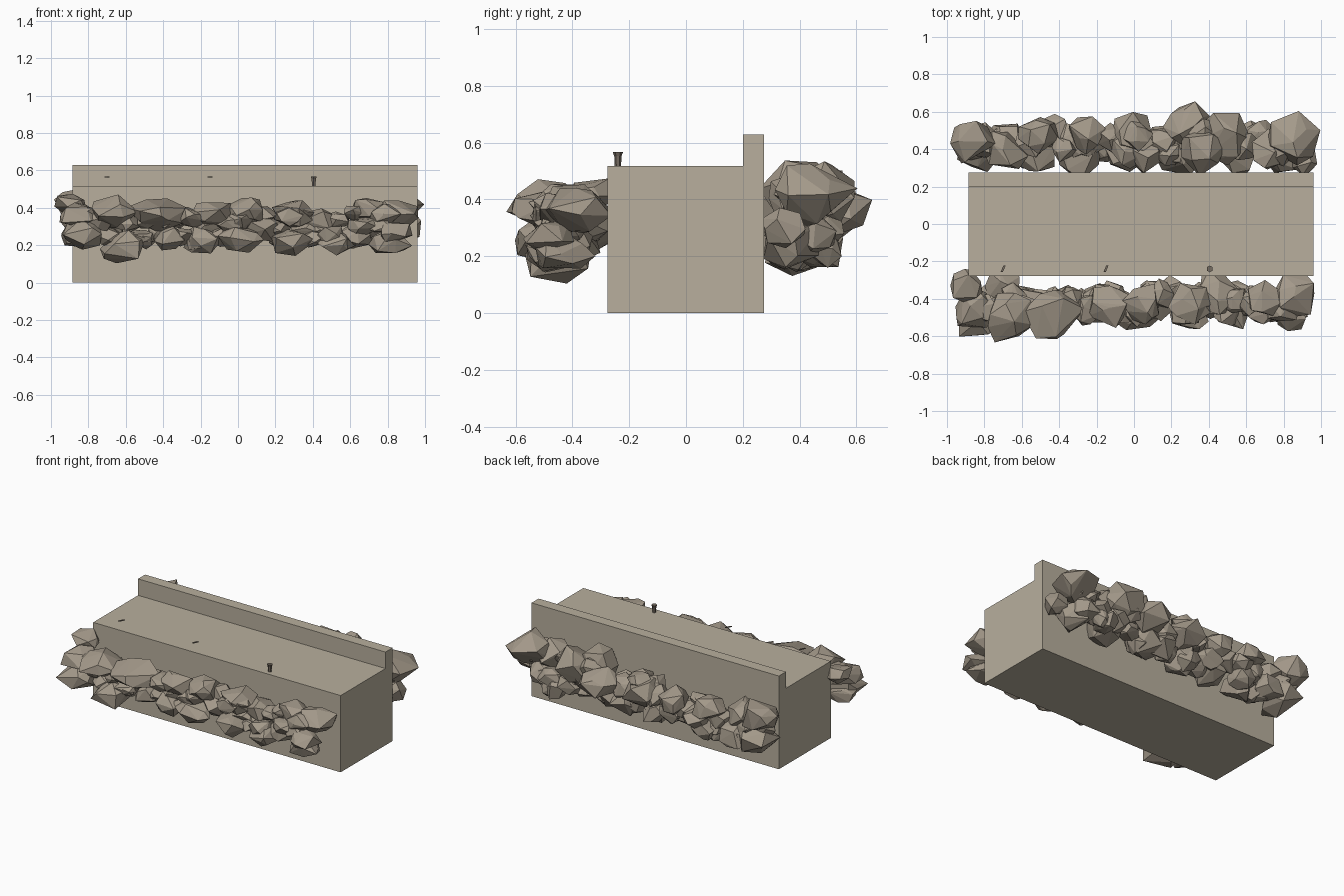
import bpy, bmesh, math, random
from mathutils import Vector, Euler

random.seed(11)
if "Cube" in bpy.data.objects:
    bpy.data.objects.remove(bpy.data.objects["Cube"])


def material(name, rgb):
    m = bpy.data.materials.new(name)
    m.use_nodes = True
    m.diffuse_color = (*rgb, 1)
    m.node_tree.nodes["Principled BSDF"].inputs["Base Color"].default_value = (*rgb, 1)
    return m


concrete = material("concrete", (0.48, 0.43, 0.34))
stone = material("brown stone", (0.37, 0.32, 0.255))
dark = material("dark post", (0.18, 0.15, 0.12))


def finish(bm, name, mat):
    bmesh.ops.recalc_face_normals(bm, faces=bm.faces)
    mesh = bpy.data.meshes.new(name)
    bm.to_mesh(mesh)
    bm.free()
    mesh.materials.append(mat)
    obj = bpy.data.objects.new(name, mesh)
    bpy.context.collection.objects.link(obj)


# Sea wall: stepped cross-section extruded along x
bm = bmesh.new()
x0, x1 = -0.885, 0.959
section = [(-0.277, 0), (0.275, 0), (0.275, 0.628), (0.2, 0.628), (0.2, 0.517), (-0.277, 0.517)]
face = bm.faces.new([bm.verts.new((x0, y, z)) for y, z in section])
new = bmesh.ops.extrude_face_region(bm, geom=[face])["geom"]
bmesh.ops.translate(bm, vec=(x1 - x0, 0, 0),
                    verts=[v for v in new if isinstance(v, bmesh.types.BMVert)])
finish(bm, "sea_wall", concrete)


def rock(bm, centre, r, flat):
    """Angular boulder: the convex hull of a few jittered, evenly spread points."""
    turn = Euler([random.uniform(0, math.tau) for _ in range(3)]).to_matrix()
    verts = []
    n = 15
    for i in range(n):
        h = 1 - (2 * i + 1) / n
        w, a = math.sqrt(1 - h * h), i * 2.4 + random.uniform(-0.6, 0.6)
        p = turn @ Vector((w * math.cos(a), w * math.sin(a), h))
        p *= r * random.uniform(0.85, 1.25)
        verts.append(bm.verts.new(Vector(centre) + Vector((p.x, p.y, p.z * flat))))
    bmesh.ops.convex_hull(bm, input=verts)
    loose = [v for v in verts if v.is_valid and not v.link_faces]
    bmesh.ops.delete(bm, geom=loose, context="VERTS")


def bank(name, boulders, side, low, high, flat):
    """Main boulders, with smaller stones filling the gaps between."""
    bm = bmesh.new()
    for x, y, z, r in boulders:
        rock(bm, (x, side * y, z), r, flat)
    for i in range(40):
        x = -0.86 + 1.7 * i / 39
        y = random.uniform(0.37, 0.49)
        z = random.uniform(low, high)
        rock(bm, (x, side * y, z), random.uniform(0.065, 0.095), flat)
    finish(bm, name, stone)


front = [(-0.82, 0.49, 0.26, 0.13), (-0.90, 0.33, 0.42, 0.09), (-0.86, 0.44, 0.36, 0.12),
         (-0.62, 0.46, 0.19, 0.13), (-0.68, 0.48, 0.38, 0.14), (-0.70, 0.33, 0.29, 0.09),
         (-0.37, 0.42, 0.24, 0.10), (-0.43, 0.48, 0.36, 0.15), (-0.20, 0.44, 0.22, 0.11),
         (-0.14, 0.44, 0.37, 0.11), (0.01, 0.46, 0.23, 0.11), (0.05, 0.43, 0.39, 0.11),
         (0.15, 0.39, 0.29, 0.11), (0.29, 0.46, 0.22, 0.11), (0.30, 0.42, 0.37, 0.11),
         (0.43, 0.38, 0.32, 0.12), (0.53, 0.47, 0.21, 0.10), (0.63, 0.41, 0.25, 0.10),
         (0.70, 0.41, 0.39, 0.10), (0.81, 0.44, 0.21, 0.11), (0.85, 0.38, 0.37, 0.12)]
back = [(-0.80, 0.41, 0.25, 0.13), (-0.87, 0.45, 0.42, 0.12), (-0.70, 0.39, 0.37, 0.11),
        (-0.52, 0.37, 0.25, 0.11), (-0.50, 0.48, 0.40, 0.10), (-0.30, 0.37, 0.27, 0.12),
        (-0.26, 0.49, 0.38, 0.10), (-0.06, 0.38, 0.24, 0.10), (-0.01, 0.48, 0.37, 0.11),
        (0.15, 0.43, 0.33, 0.10), (0.24, 0.38, 0.27, 0.13), (0.28, 0.52, 0.36, 0.125),
        (0.36, 0.40, 0.43, 0.12), (0.55, 0.37, 0.24, 0.11), (0.49, 0.46, 0.41, 0.13),
        (0.67, 0.48, 0.28, 0.09), (0.72, 0.39, 0.40, 0.10), (0.80, 0.38, 0.24, 0.11),
        (0.91, 0.34, 0.30, 0.08), (0.85, 0.45, 0.41, 0.13)]
bank("front_boulders", front, -1, 0.21, 0.38, 0.62)
bank("back_boulders", back, 1, 0.22, 0.43, 0.85)

# Small mooring post with a flared cap
bm = bmesh.new()
for r1, r2, z, h in ((0.011, 0.013, 0.535, 0.04), (0.013, 0.018, 0.56, 0.014)):
    part = bmesh.ops.create_cone(bm, cap_ends=True, segments=6, radius1=r1, radius2=r2, depth=h)
    bmesh.ops.translate(bm, verts=part["verts"], vec=(0.405, -0.24, z))
finish(bm, "mooring_post", dark)

# Thin slanted cap plates
for label, x in (("left", -0.15), ("right", -0.70)):
    bm = bmesh.new()
    part = bmesh.ops.create_cube(bm, size=1)
    for v in part["verts"]:
        v.co = (x + v.co.x * 0.012 + v.co.y * 0.015, -0.24 + v.co.y * 0.035, 0.565 + v.co.z * 0.004)
    finish(bm, label + "_cap_plate", dark)
